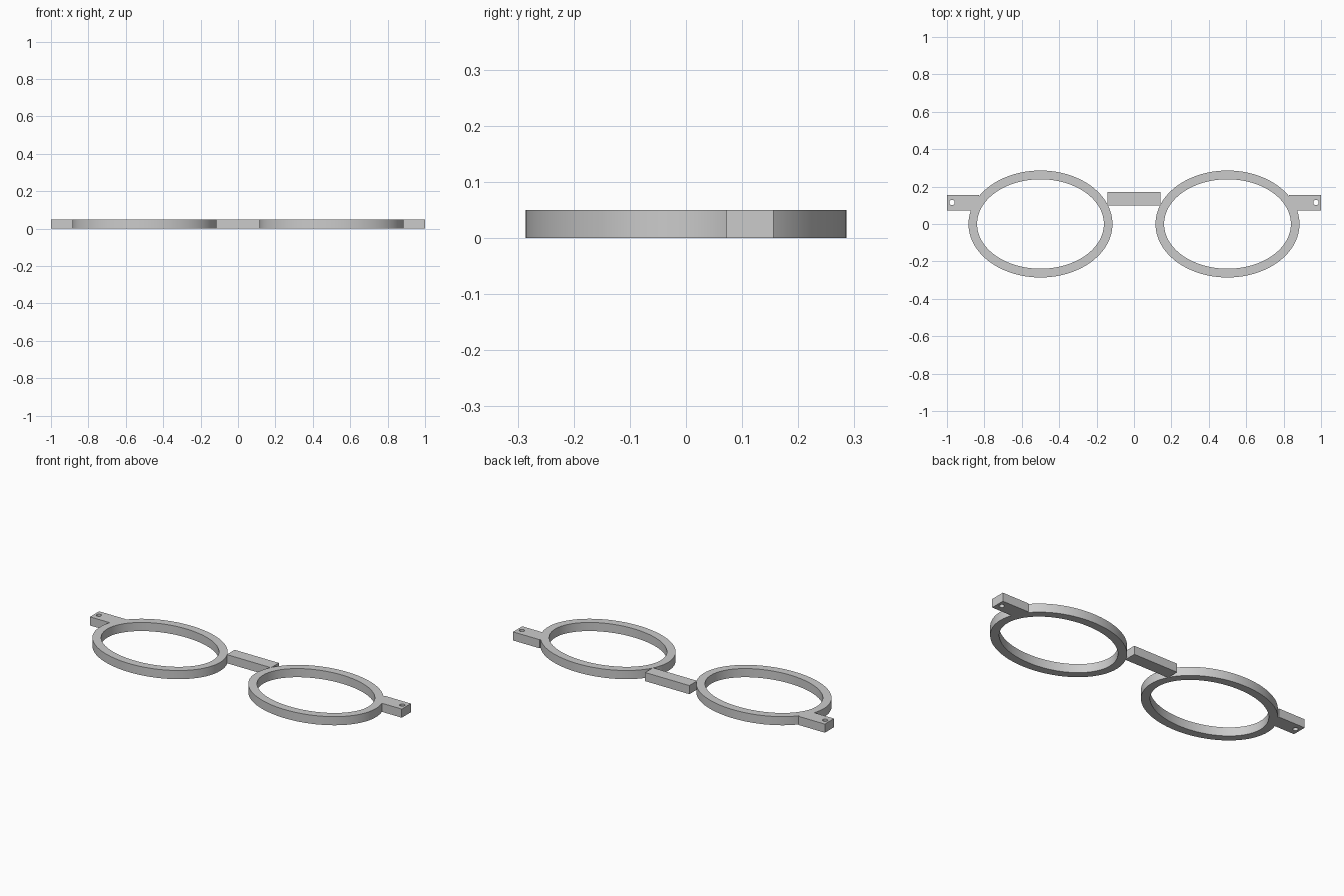
import bpy
import bmesh
import math

cube = bpy.data.objects.get("Cube")
if cube:
    bpy.data.objects.remove(cube, do_unlink=True)

THICK = 0.05
SEGMENTS = 96

grey = bpy.data.materials.new("plain grey")
grey.use_nodes = True
GREY = (0.6, 0.6, 0.6, 1)
grey.diffuse_color = GREY
grey.node_tree.nodes["Principled BSDF"].inputs["Base Color"].default_value = GREY


def ellipse(cx, cy, rx, ry, count):
    steps = [math.tau * i / count for i in range(count)]
    return [(cx + rx * math.cos(a), cy + ry * math.sin(a)) for a in steps]


def rectangle(x0, x1, y0, y1):
    return [(x0, y0), (x1, y0), (x1, y1), (x0, y1)]


def plate(name, outline, hole=None):
    """Flat plate of the frame thickness, with an optional hole through it."""
    bm = bmesh.new()
    edges = []
    for loop in filter(None, (outline, hole)):
        verts = [bm.verts.new((x, y, 0)) for x, y in loop]
        for i, v in enumerate(verts):
            edges.append(bm.edges.new((verts[i - 1], v)))
    bmesh.ops.triangle_fill(bm, edges=edges, use_beauty=True, normal=(0, 0, 1))
    extruded = bmesh.ops.extrude_face_region(bm, geom=bm.faces[:])
    top = [g for g in extruded["geom"] if isinstance(g, bmesh.types.BMVert)]
    bmesh.ops.translate(bm, verts=top, vec=(0, 0, THICK))
    bmesh.ops.recalc_face_normals(bm, faces=bm.faces)
    mesh = bpy.data.meshes.new(name)
    bm.to_mesh(mesh)
    bm.free()
    mesh.materials.append(grey)
    obj = bpy.data.objects.new(name, mesh)
    bpy.context.collection.objects.link(obj)
    bpy.ops.object.select_all(action="DESELECT")
    obj.select_set(True)
    bpy.context.view_layer.objects.active = obj
    bpy.ops.object.shade_smooth_by_angle(angle=math.radians(30))
    return obj


# Oval rims and drilled hinge tabs, one of each per side
for side, s in (("left", 1), ("right", -1)):
    plate(side + "_rim",
          ellipse(s * 0.5, 0, 0.385, 0.286, SEGMENTS),
          ellipse(s * 0.5, 0, 0.339, 0.239, SEGMENTS))
    plate(side + "_hinge_tab",
          rectangle(s * 0.83, s, 0.072, 0.156),
          ellipse(s * 0.973, 0.115, 0.014, 0.014, 24))

# Nose bridge between the rims
plate("nose_bridge", rectangle(-0.142, 0.142, 0.1, 0.172))
